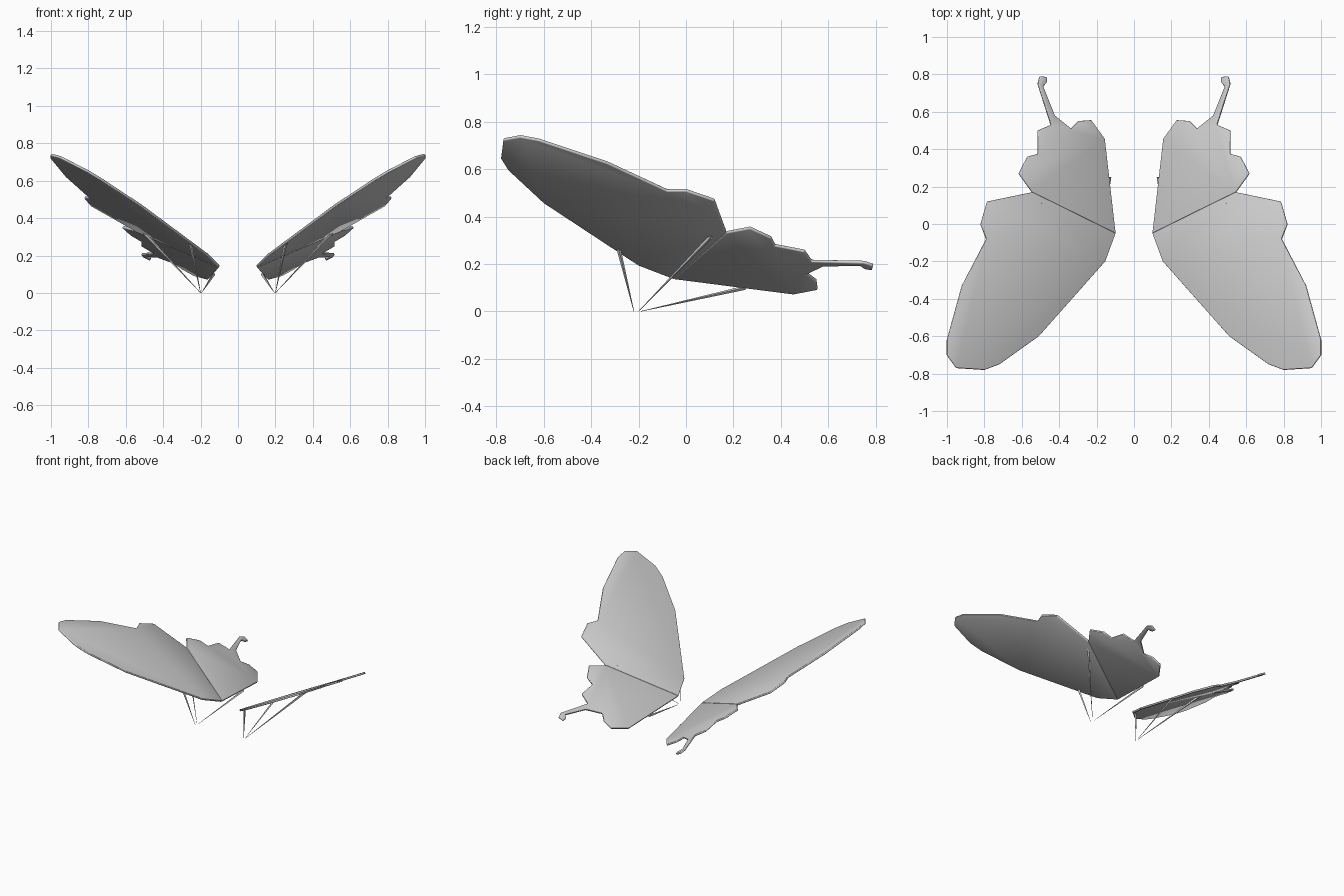
import bpy, bmesh
from mathutils import Vector

cube = bpy.data.objects.get("Cube")
if cube:
    bpy.data.objects.remove(cube, do_unlink=True)

grey = bpy.data.materials.new("wing grey")
grey.use_nodes = True
colour = (0.6, 0.6, 0.6, 1)
grey.diffuse_color = colour
grey.node_tree.nodes["Principled BSDF"].inputs["Base Color"].default_value = colour

NORMAL = Vector((-0.53, 0.19, 1)).normalized()
THICK = 0.014

# outlines seen from above, on the left (+x) side
FOREWING = [(.10, -.05), (.155, -.2), (.51, -.6), (.72, -.75), (.80, -.78), (.95, -.77),
            (1, -.70), (1, -.62), (.92, -.33), (.79, -.08), (.82, 0), (.785, .12), (.545, .17)]
HINDWING = [(.10, -.05), (.545, .17), (.617, .27), (.57, .36), (.515, .375), (.515, .50),
            (.445, .53), (.515, .75), (.505, .79), (.468, .785), (.468, .755), (.487, .735),
            (.425, .58), (.338, .51), (.297, .55), (.23, .555), (.158, .455)]
# struts: foot on the ground, top on the wing
STRUTS = {"front": ((.20, -.22, 0), (.255, -.285)),
          "middle": ((.20, -.2, 0), (.50, .11)),
          "back": ((.195, -.19, 0), (.13, .25))}


def on_wing(x, y):
    """Point on the tilted plane of the wing."""
    return Vector((x, y, .078 + .529 * x - .189 * y))


def finish(name, bm, side):
    """Place the part on its side and make it an object."""
    for v in bm.verts:
        v.co.x *= side
    bmesh.ops.recalc_face_normals(bm, faces=bm.faces)
    mesh = bpy.data.meshes.new(name)
    bm.to_mesh(mesh)
    bm.free()
    mesh.materials.append(grey)
    obj = bpy.data.objects.new(name, mesh)
    bpy.context.collection.objects.link(obj)
    return obj


def wing(name, outline, side):
    bm = bmesh.new()
    base = [bm.verts.new(on_wing(x, y) - NORMAL * THICK / 2) for x, y in outline]
    face = bm.faces.new(base)
    top = bmesh.ops.extrude_face_region(bm, geom=[face], use_keep_orig=True)
    moved = [g for g in top["geom"] if isinstance(g, bmesh.types.BMVert)]
    bmesh.ops.translate(bm, verts=moved, vec=NORMAL * THICK)
    obj = finish(name, bm, side)
    # softened rim
    bevel = obj.modifiers.new("rim", 'BEVEL')
    bevel.width = .004
    bevel.segments = 2
    bevel.limit_method = 'ANGLE'
    for p in obj.data.polygons:
        p.use_smooth = True


def strut(name, foot, head, side):
    """Thin rod that narrows to a point at the foot."""
    foot, head = Vector(foot), on_wing(*head)
    axis = head - foot
    bm = bmesh.new()
    bmesh.ops.create_cone(bm, cap_ends=True, segments=4, radius1=.001, radius2=.009,
                          depth=axis.length)
    turn = Vector((0, 0, 1)).rotation_difference(axis)
    for v in bm.verts:
        v.co = turn @ v.co + (foot + head) / 2
    finish(name, bm, side)


for label, side in (("left", 1), ("right", -1)):
    wing(label + "_forewing", FOREWING, side)
    wing(label + "_hindwing", HINDWING, side)
    for place, (foot, head) in STRUTS.items():
        strut(f"{label}_{place}_strut", foot, head, side)
